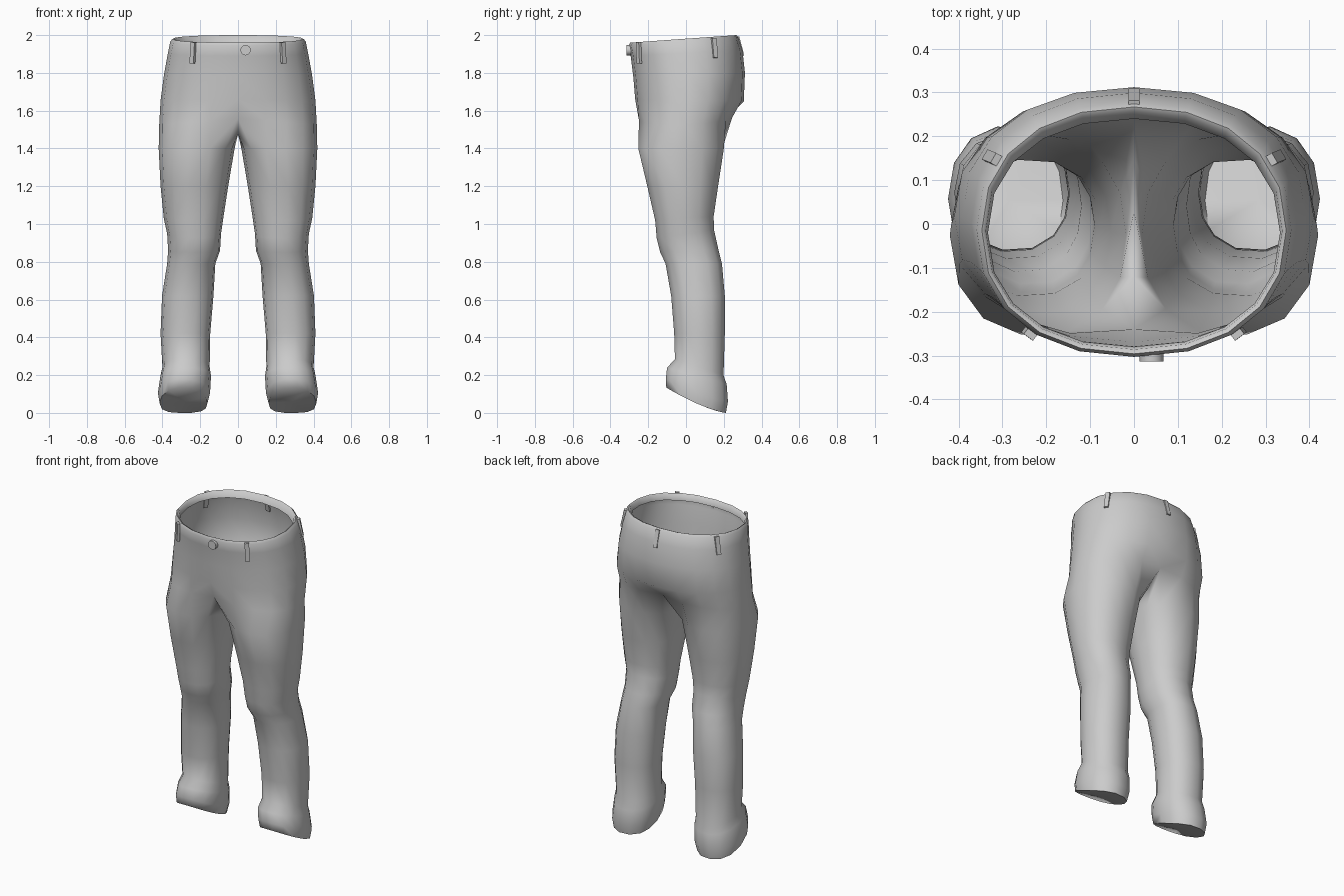
import bpy, bmesh
from math import sin, cos, pi, radians, copysign
from mathutils import Vector

if "Cube" in bpy.data.objects:
    bpy.data.objects.remove(bpy.data.objects["Cube"])

OUT, INN = 10, 4          # segments on the outer arc and on the inner thigh


def spow(v, p):
    return copysign(abs(v) ** p, v)


def smooth(ob, angle):
    bpy.ops.object.select_all(action='DESELECT')
    ob.select_set(True)
    bpy.context.view_layer.objects.active = ob
    bpy.ops.object.shade_smooth_by_angle(angle=radians(angle))


def add_mirror(ob):
    m = ob.modifiers.new("Mirror", 'MIRROR')
    m.use_clip = True
    m.merge_threshold = 0.0005


def slice_points(zf, zb, cx, rx, y0, y1, angles, p=0.9, bend=1.0):
    """Rounded cross-section whose height runs from zf (front) to zb (back)."""
    pts = []
    for a in angles:
        y = (y0 + y1) / 2 + (y1 - y0) / 2 * spow(sin(a), p)
        u = max(0, (y1 - y) / (y1 - y0))
        pts.append(Vector((cx + rx * spow(cos(a), p), y, zb + (zf - zb) * u ** bend)))
    return pts


# Hip slices: z front, z back, half width, y front, y back
hips = [
    (1.920, 1.960, .333, -.280, .240),
    (1.955, 1.995, .338, -.286, .256),
    (1.960, 2.000, .347, -.296, .267),
    (1.945, 1.987, .359, -.303, .278),
    (1.890, 1.920, .371, -.293, .299),
    (1.780, 1.800, .392, -.279, .312),
    (1.660, 1.650, .410, -.269, .306),
]
# Leg slices: z front, z back, x inner, x outer, y front, y back
legs = [
    (1.40, 1.40, .018, .420, -.255, .203),
    (1.20, 1.20, .052, .410, -.207, .172),
    (1.02, 1.04, .078, .393, -.165, .148),
    (.925, .970, .090, .375, -.157, .150),
    (.850, .870, .095, .370, -.138, .172),
    (.790, .790, .120, .375, -.110, .192),
    (.620, .620, .130, .402, -.080, .207),
    (.420, .420, .147, .410, -.064, .207),
    (.285, .200, .150, .400, -.060, .200),
    (.240, .150, .143, .411, -.102, .217),
    (.180, .060, .148, .424, -.109, .224),
    (.135, .000, .162, .415, -.106, .213),
]
half_turn = [radians(-90 + 180 * i / OUT) for i in range(OUT + 1)]
full_turn = ([radians(-135 + 270 * i / OUT) for i in range(OUT)] +
             [radians(135 + 90 * i / INN) for i in range(INN)])

# Trousers: one half, mirrored
bm = bmesh.new()
arcs = []
for zf, zb, w, y0, y1 in hips:
    arcs.append([bm.verts.new(p) for p in slice_points(zf, zb, 0, w, y0, y1, half_turn)])

# Slice where hips meet the leg: outer arc plus the crotch seam
join = slice_points(1.56, 1.575, 0, .417, -.240, .235, half_turn)
for i, p in enumerate(join):
    s = sin(pi * i / OUT)
    p.z -= .04 * s
    p.y += (-.022 if i < OUT / 2 else .022) * min(1, 3 * s) * abs(sin(half_turn[i]))
join = [bm.verts.new(p) for p in join]
seam = [bm.verts.new((0, y, z)) for y, z in ((.15, 1.51), (.03, 1.475), (-.12, 1.475))]
arcs.append(join)
for a, b in zip(arcs, arcs[1:]):
    for i in range(OUT):
        bm.faces.new((a[i], a[i + 1], b[i + 1], b[i]))

ring = join + seam
for k, (zf, zb, x0, x1, y0, y1) in enumerate(legs):
    pts = slice_points(zf, zb, (x0 + x1) / 2, (x1 - x0) / 2, y0, y1, full_turn,
                       bend=1.4 if k > 9 else 1.0)
    nxt = [bm.verts.new(p) for p in pts]
    n = len(nxt)
    for i in range(n):
        j = (i + 1) % n
        bm.faces.new((ring[i], ring[j], nxt[j], nxt[i]))
    ring = nxt

# Closed underside of the cuff
mid = bm.verts.new(sum((v.co for v in ring), Vector()) / len(ring))
for i in range(len(ring)):
    bm.faces.new((ring[i], ring[(i + 1) % len(ring)], mid))
for v in bm.verts:
    if abs(v.co.x) < 1e-3:
        v.co.x = 0
bmesh.ops.recalc_face_normals(bm, faces=bm.faces)
me = bpy.data.meshes.new("trousers")
bm.to_mesh(me)
bm.free()
trousers = bpy.data.objects.new("trousers", me)
bpy.context.collection.objects.link(trousers)
add_mirror(trousers)
smooth(trousers, 70)


# Belt loops: thin strips laid along the waistband
def belt_loop(name, top, bottom, mirrored):
    top, bottom = Vector(top), Vector(bottom)
    axis = (top - bottom).normalized()
    out = Vector((top.x * .8, top.y, 0)).normalized()
    side = out.cross(axis).normalized()
    out = axis.cross(side)
    bm = bmesh.new()
    bmesh.ops.create_cube(bm, size=1)
    for v in bm.verts:
        c = v.co.copy()
        v.co = ((top + bottom) / 2 + side * c.x * .026 + out * c.y * .016
                + axis * c.z * (top - bottom).length)
    bmesh.ops.recalc_face_normals(bm, faces=bm.faces)
    me = bpy.data.meshes.new(name)
    bm.to_mesh(me)
    bm.free()
    ob = bpy.data.objects.new(name, me)
    bpy.context.collection.objects.link(ob)
    if mirrored:
        add_mirror(ob)


belt_loop("back_belt_loop", (0, .274, 1.992), (0, .301, 1.89), False)
belt_loop("side_belt_loops", (.314, .147, 1.984), (.334, .155, 1.88), True)
belt_loop("front_belt_loops", (.236, -.252, 1.962), (.242, -.248, 1.85), True)

# Waist button
bpy.ops.mesh.primitive_cylinder_add(vertices=16, radius=.027, depth=.022,
                                    location=(.04, -.303, 1.92),
                                    rotation=(radians(90), 0, 0))
button = bpy.context.object
button.name = "button"
smooth(button, 40)
